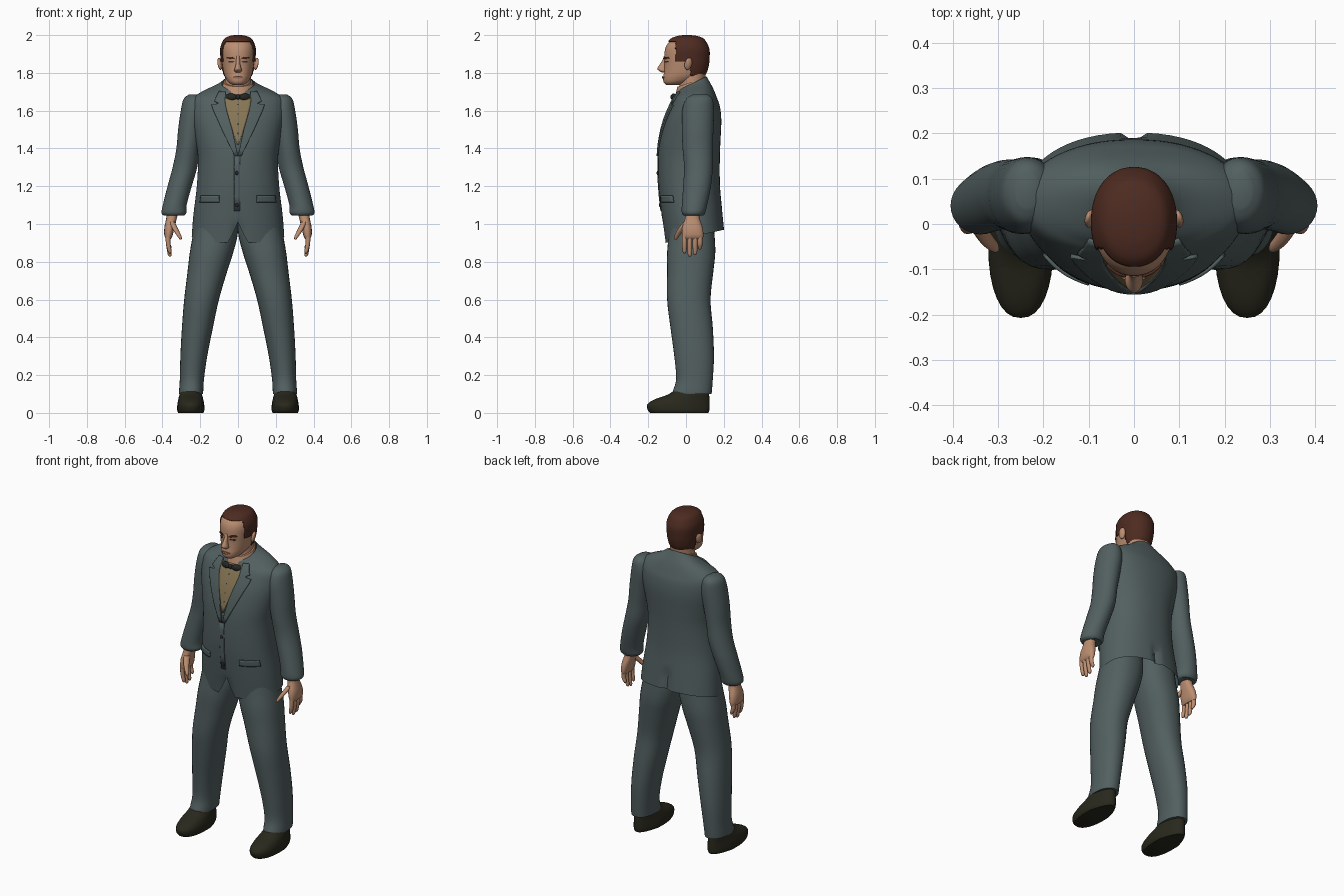
import bpy, bmesh, math
from mathutils import Vector
from mathutils.bvhtree import BVHTree


def material(name, rgb):
    m = bpy.data.materials.new(name)
    m.diffuse_color = (*rgb, 1)
    return m


SUIT = material("slate suit", (0.085, 0.115, 0.117))
SKIN = material("skin", (0.50, 0.27, 0.165))
HAIR = material("brown hair", (0.075, 0.024, 0.015))
SHOE = material("dark shoe leather", (0.022, 0.021, 0.012))
SHIRT = material("tan shirt", (0.24, 0.18, 0.09))
BOW = material("dark bow", (0.018, 0.021, 0.017))
EYE = material("eye brown", (0.06, 0.03, 0.02))
LIP = material("lip", (0.33, 0.14, 0.095))


def make(name, verts, faces, mat):
    me = bpy.data.meshes.new(name)
    me.from_pydata(verts, [], faces)
    me.materials.append(mat)
    ob = bpy.data.objects.new(name, me)
    bpy.context.collection.objects.link(ob)
    return ob


def loft(name, rings, mat, n=32, sub=4, p=2.0, s=1, caps=(True, True)):
    """Rings are (z, front y, back y, half width, centre x, tilt), smoothed along z."""
    rings = sorted([tuple(r) + (0,) * (6 - len(r)) for r in rings])
    fine = []
    for i in range(len(rings) - 1):
        a, b, c, d = (rings[max(0, min(len(rings) - 1, i + k))] for k in (-1, 0, 1, 2))
        for j in range(sub):
            t = j / sub
            fine.append([0.5 * (2 * q + (r - o) * t + (2 * o - 5 * q + 4 * r - u) * t * t
                                + (3 * q - o - 3 * r + u) * t ** 3)
                         for o, q, r, u in zip(a, b, c, d)])
    fine.append(rings[-1])
    verts, faces = [], []
    for z, f, b, rx, cx, tilt in fine:
        for k in range(n):
            ang = 2 * math.pi * k / n
            c, w = math.cos(ang), math.sin(ang)
            px = math.copysign(abs(c) ** (2 / p), c)
            py = math.copysign(abs(w) ** (2 / p), w)
            verts.append((s * cx + rx * px, (f + b) / 2 + (b - f) / 2 * py, z + tilt * py))
    for i in range(len(fine) - 1):
        for k in range(n):
            m = (k + 1) % n
            faces.append((i * n + k, i * n + m, i * n + n + m, i * n + n + k))
    if caps[0]:
        faces.append(tuple(reversed(range(n))))
    if caps[1]:
        faces.append(tuple(range(len(verts) - n, len(verts))))
    return make(name, verts, faces, mat)


def tree(ob):
    return BVHTree.FromPolygons([v.co for v in ob.data.vertices],
                                [tuple(f.vertices) for f in ob.data.polygons])


def front_y(bvh, x, z):
    hit = bvh.ray_cast(Vector((x, -1, z)), Vector((0, 1, 0)))[0]
    return hit.y if hit else 0.0


def patch(name, bvh, rows, mat, off=0.004, s=1, cols=10, sub=4):
    """Thin plate laid on the front of a body; rows are (z, x0, x1) from top to bottom."""
    if s < 0:
        rows = [(z, -b, -a) for z, a, b in rows]
    fine = [tuple(u + (v - u) * j / sub for u, v in zip(a, b))
            for a, b in zip(rows, rows[1:]) for j in range(sub)] + [rows[-1]]
    verts, faces, w = [], [], cols + 1
    for z, a, b in fine:
        for j in range(w):
            x = a + (b - a) * j / cols
            verts.append((x, front_y(bvh, x, z) - off / 2, z))
    for i in range(len(fine) - 1):
        for j in range(cols):
            q = i * w + j
            faces.append((q, q + w, q + w + 1, q + 1))
    ob = make(name, verts, faces, mat)
    mod = ob.modifiers.new("thickness", 'SOLIDIFY')
    mod.thickness, mod.offset = off, 0
    return ob


def ball(name, loc, size, mat, rot=(0, 0, 0)):
    bpy.ops.mesh.primitive_uv_sphere_add(segments=20, ring_count=12, location=loc, rotation=rot)
    ob = bpy.context.object
    ob.name, ob.scale = name, size
    ob.data.materials.append(mat)
    return ob


# jacket body, open at the hem
jacket = loft("jacket", [
    (0.935, -0.11, 0.202, 0.245, 0, 0.035), (1.05, -0.128, 0.193, 0.236, 0, 0.01),
    (1.2, -0.145, 0.18, 0.218), (1.35, -0.147, 0.179, 0.212), (1.45, -0.138, 0.183, 0.226),
    (1.55, -0.115, 0.187, 0.245), (1.62, -0.088, 0.18, 0.25), (1.665, -0.066, 0.165, 0.24),
    (1.70, -0.052, 0.145, 0.19, 0, 0.015), (1.73, -0.046, 0.122, 0.115, 0, 0.028),
    (1.745, -0.042, 0.108, 0.086, 0, 0.037)], SUIT, n=64, p=2.2, caps=(False, False))
for v in jacket.data.vertices:
    c = v.co
    if c.y > 0.1 and abs(c.x) < 0.01 and c.z < 1.08:      # back vent
        c.y -= 0.02
    if c.y < 0 and abs(c.x) < 0.05 and c.z < 1.03:        # front cutaway
        c.z += (0.05 - abs(c.x)) * (1.03 - c.z) / 0.06
body = tree(jacket)

# shirt front, lapels, pockets and buttons
patch("shirt_front", body, [(1.685, -0.07, 0.07), (1.63, -0.068, 0.068), (1.55, -0.045, 0.045),
                            (1.42, -0.004, 0.004)], SHIRT, 0.005)
patch("jacket_overlap", body, [(1.38, -0.02, 0.01), (1.07, -0.02, 0.01)], SUIT, 0.004)
for s in (1, -1):
    patch("lapel", body, [(1.70, 0.066, 0.10), (1.65, 0.068, 0.125), (1.637, 0.067, 0.10),
                          (1.63, 0.066, 0.14), (1.6, 0.06, 0.13), (1.5, 0.031, 0.085),
                          (1.36, 0.0, 0.018)], SUIT, 0.009, s)
    patch("pocket_flap", body, [(1.15, 0.10, 0.195), (1.115, 0.098, 0.2)], SUIT, 0.009, s)
for z in (1.63, 1.58, 1.53, 1.48):
    ball("shirt_button", (0, front_y(body, 0, z) - 0.002, z), (0.005, 0.004, 0.005), BOW)
for z in (1.27, 1.10):
    ball("jacket_button", (-0.006, front_y(body, 0, z) - 0.003, z), (0.01, 0.005, 0.01), BOW)

# bow tie
for s in (1, -1):
    ball("bow_wing", (s * 0.036, -0.066, 1.672), (0.03, 0.014, 0.019), BOW, (0, 0, s * 0.25))
ball("bow_knot", (0, -0.07, 1.672), (0.013, 0.013, 0.014), BOW)

# neck and collar
loft("neck", [(1.64, -0.045, 0.10, 0.072), (1.72, -0.036, 0.098, 0.07),
              (1.80, -0.03, 0.105, 0.07)], SKIN)
loft("collar", [(1.705, -0.06, 0.107, 0.088, 0, 0.035), (1.752, -0.045, 0.106, 0.078, 0, 0.025)],
     SKIN, caps=(False, True))

# head
SKULL = [(1.736, -0.105, -0.04, 0.028), (1.75, -0.118, 0.02, 0.05), (1.775, -0.121, 0.08, 0.067),
         (1.80, -0.117, 0.103, 0.076), (1.84, -0.114, 0.115, 0.083), (1.88, -0.115, 0.119, 0.087),
         (1.92, -0.112, 0.119, 0.089), (1.95, -0.10, 0.109, 0.083), (1.975, -0.076, 0.088, 0.066),
         (1.989, -0.042, 0.055, 0.04), (1.994, -0.01, 0.02, 0.012)]
head = loft("head", SKULL, SKIN, n=48, p=2.15)
face = tree(head)

# hair shell: inflated skull trimmed to the hairline
hair = loft("hair", [(z + (0.006 if z > 1.95 else 0), f - 0.005, b + 0.006, r + 0.006)
                     for z, f, b, r in SKULL], HAIR, n=96, sub=8, p=2.15)
bm = bmesh.new()
bm.from_mesh(hair.data)
bare = []
for f in bm.faces:
    c = f.calc_center_median()
    if not (c.z > 1.966 or (c.y > -0.055 and c.z > 1.86) or (c.y > 0.025 and c.z > 1.785)):
        bare.append(f)
bmesh.ops.delete(bm, geom=bare, context='FACES')
bm.to_mesh(hair.data)
bm.free()
hair.modifiers.new("thickness", 'SOLIDIFY').thickness = 0.007

# face details
loft("nose", [(1.803, -0.128, -0.10, 0.012), (1.811, -0.143, -0.10, 0.02),
              (1.823, -0.152, -0.10, 0.018), (1.845, -0.139, -0.10, 0.012),
              (1.868, -0.124, -0.10, 0.01), (1.89, -0.117, -0.10, 0.009)], SKIN, n=20)
patch("mouth", face, [(1.782, -0.012, 0.012), (1.777, -0.026, 0.026), (1.77, -0.013, 0.013)],
      LIP, 0.006)
for s in (1, -1):
    patch("eye", face, [(1.864, 0.03, 0.042), (1.859, 0.022, 0.053), (1.854, 0.03, 0.045)],
          EYE, 0.003, s)
    patch("eyebrow", face, [(1.884, 0.03, 0.055), (1.877, 0.018, 0.06), (1.874, 0.018, 0.03)],
          HAIR, 0.006, s)
    ball("ear", (s * 0.096, 0.012, 1.848), (0.011, 0.02, 0.033), SKIN, (-0.15, s * 0.2, s * 0.35))

for s in (1, -1):
    # sleeve
    loft("sleeve", [
        (1.685, 0.035, 0.115, 0.025, 0.235), (1.662, 0.0, 0.14, 0.053, 0.235),
        (1.6, -0.02, 0.148, 0.068, 0.235), (1.5, -0.022, 0.145, 0.067, 0.25),
        (1.4, -0.018, 0.142, 0.062, 0.264), (1.3, -0.01, 0.142, 0.065, 0.281),
        (1.2, -0.015, 0.132, 0.064, 0.309), (1.1, -0.022, 0.112, 0.063, 0.335),
        (1.06, -0.022, 0.102, 0.066, 0.339), (1.045, -0.012, 0.092, 0.055, 0.339)], SUIT, s=s)
    # hand
    loft("palm", [(1.07, 0.0, 0.07, 0.03, 0.345), (1.03, -0.005, 0.072, 0.028, 0.352),
                  (0.98, -0.02, 0.088, 0.027, 0.363), (0.94, -0.022, 0.092, 0.022, 0.368),
                  (0.92, -0.018, 0.088, 0.012, 0.368)], SKIN, n=24, p=2.4, s=s)
    for y, tip in ((-0.008, 0.845), (0.02, 0.828), (0.048, 0.836), (0.074, 0.865)):
        loft("finger", [(0.95, y - 0.013, y + 0.013, 0.013, 0.37),
                        (0.90, y - 0.013, y + 0.013, 0.012, 0.37),
                        (tip + 0.012, y - 0.011, y + 0.011, 0.01, 0.362),
                        (tip, y - 0.004, y + 0.004, 0.004, 0.36)], SKIN, n=12, s=s)
    loft("thumb", [(1.01, -0.015, 0.03, 0.016, 0.35), (0.97, -0.045, -0.01, 0.015, 0.33),
                   (0.935, -0.062, -0.036, 0.011, 0.31), (0.918, -0.062, -0.048, 0.005, 0.303)],
         SKIN, n=12, s=s)
    # trouser leg
    loft("trouser_leg", [
        (1.1, -0.08, 0.14, 0.105, 0.11), (0.96, -0.09, 0.15, 0.118, 0.118),
        (0.85, -0.1, 0.155, 0.115, 0.14), (0.75, -0.1, 0.145, 0.105, 0.162),
        (0.6, -0.1, 0.13, 0.092, 0.193), (0.45, -0.082, 0.142, 0.082, 0.215),
        (0.3, -0.062, 0.148, 0.071, 0.234), (0.18, -0.052, 0.142, 0.064, 0.244),
        (0.115, -0.07, 0.137, 0.064, 0.248), (0.1, -0.072, 0.135, 0.063, 0.248)], SUIT, p=2.2, s=s)
    # shoe, narrower towards the heel
    shoe = loft("shoe", [
        (0, -0.19, 0.118, 0.066, 0.25), (0.015, -0.202, 0.124, 0.072, 0.25),
        (0.045, -0.205, 0.125, 0.071, 0.25), (0.072, -0.165, 0.124, 0.066, 0.25),
        (0.1, -0.09, 0.122, 0.06, 0.25), (0.14, -0.04, 0.115, 0.05, 0.25)], SHOE, p=2.3, s=s)
    for v in shoe.data.vertices:
        v.co.x = s * 0.25 + (v.co.x - s * 0.25) * (1 - 2.2 * max(0, v.co.y))

# smooth shading with sharp edges kept
bpy.ops.object.select_all(action='SELECT')
bpy.context.view_layer.objects.active = jacket
bpy.ops.object.shade_smooth_by_angle(angle=math.radians(45))
